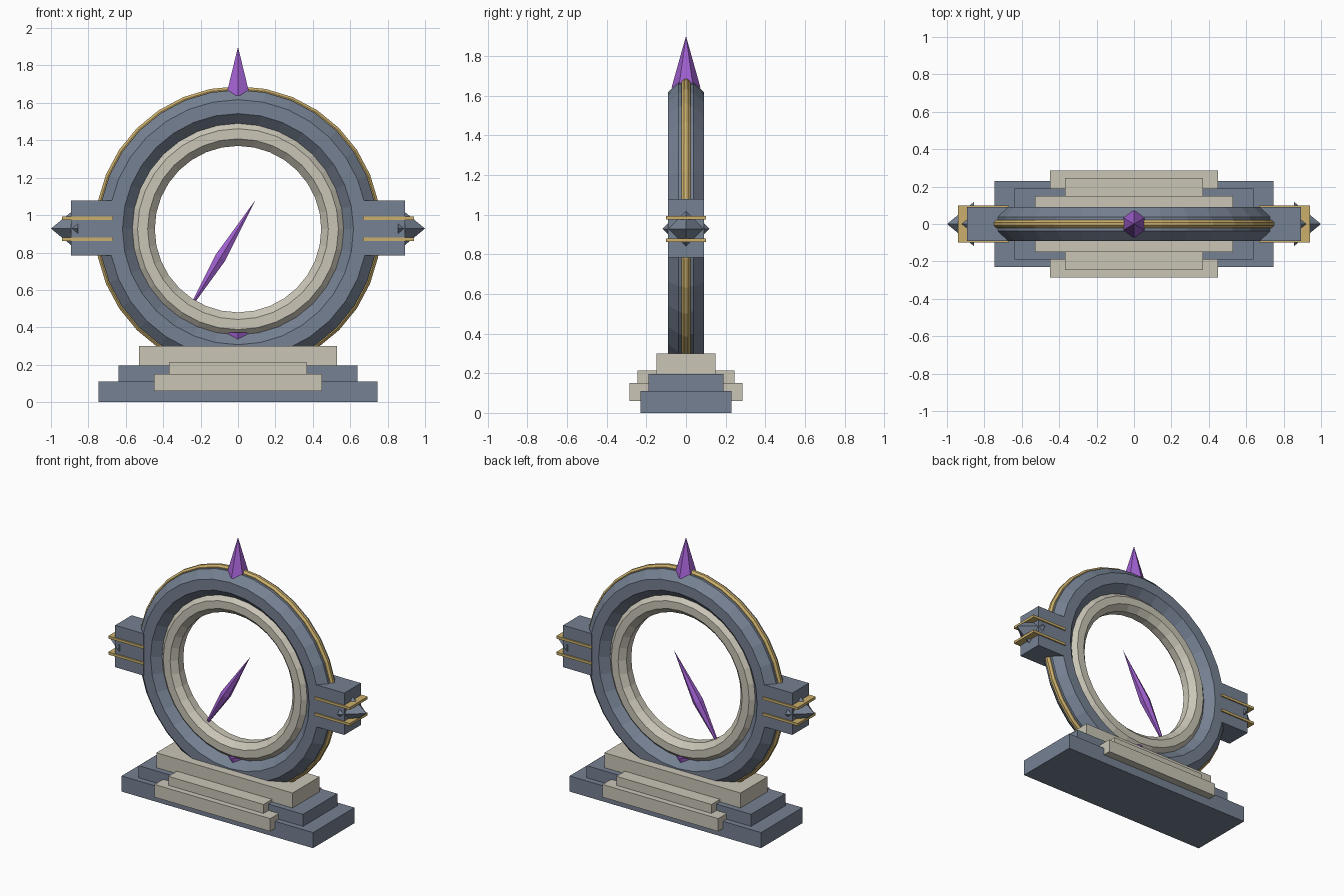
import bpy, bmesh, math
from mathutils import Matrix, Vector

cube = bpy.data.objects.get("Cube")
if cube:
    bpy.data.objects.remove(cube, do_unlink=True)

CENTRE = 0.925  # height of the ring centre


def material(name, rgb):
    m = bpy.data.materials.new(name)
    m.use_nodes = True
    m.diffuse_color = (*rgb, 1)
    m.node_tree.nodes["Principled BSDF"].inputs["Base Color"].default_value = (*rgb, 1)
    return m


slate = material("slate blue", (0.18, 0.22, 0.29))
cream = material("cream stone", (0.59, 0.56, 0.47))
gold = material("gold", (0.60, 0.43, 0.15))
purple = material("purple crystal", (0.36, 0.12, 0.64))


def finish(name, bm, mat):
    bmesh.ops.recalc_face_normals(bm, faces=bm.faces)
    mesh = bpy.data.meshes.new(name)
    bm.to_mesh(mesh)
    bm.free()
    mesh.materials.append(mat)
    obj = bpy.data.objects.new(name, mesh)
    bpy.context.collection.objects.link(obj)
    return obj


def box(name, mat, x0, x1, half_y, z0, z1):
    bm = bmesh.new()
    bmesh.ops.create_cube(bm, size=1)
    bmesh.ops.scale(bm, vec=(x1 - x0, 2 * half_y, z1 - z0), verts=bm.verts)
    bmesh.ops.translate(bm, vec=((x0 + x1) / 2, 0, (z0 + z1) / 2), verts=bm.verts)
    return finish(name, bm, mat)


def ring(name, mat, major, apothem, segments=32, sides=8):
    """Upright ring with an octagonal section whose flats face outward."""
    bm = bmesh.new()
    minor = apothem / math.cos(math.pi / sides)
    loops = []
    for i in range(segments):
        a = math.tau * i / segments
        loop = []
        for j in range(sides):
            b = math.tau * (j + 0.5) / sides
            r = major + minor * math.cos(b)
            loop.append(bm.verts.new((r * math.cos(a), minor * math.sin(b),
                                      CENTRE + r * math.sin(a))))
        loops.append(loop)
    for i in range(segments):
        p, q = loops[i], loops[(i + 1) % segments]
        for j in range(sides):
            k = (j + 1) % sides
            bm.faces.new((p[j], p[k], q[k], q[j]))
    return finish(name, bm, mat)


def spike(name, mat, base, tip, radius, sides, back_tip=None):
    """Pyramid from base to tip with a corner facing y; optional second point."""
    base, tip = Vector(base), Vector(tip)
    axis = (tip - base).normalized()
    front = Vector((0, 1, 0))
    side = axis.cross(front)
    bm = bmesh.new()
    rim = []
    for i in range(sides):
        a = math.tau * i / sides
        rim.append(bm.verts.new(base + radius * (front * math.cos(a) + side * math.sin(a))))
    points = [tip] + ([Vector(back_tip)] if back_tip else [])
    for p in points:
        v = bm.verts.new(p)
        for i in range(sides):
            bm.faces.new((rim[i], rim[(i + 1) % sides], v))
    if not back_tip:
        bm.faces.new(rim)
    return finish(name, bm, mat)


# Stepped plinth
box("plinth_bottom", slate, -0.745, 0.745, 0.23, 0, 0.11)
box("plinth_middle", slate, -0.64, 0.64, 0.19, 0.11, 0.195)
box("plinth_top", cream, -0.53, 0.53, 0.15, 0.195, 0.30)
box("step_lower", cream, -0.45, 0.45, 0.285, 0.06, 0.15)
box("step_upper", cream, -0.37, 0.37, 0.245, 0.15, 0.213)

# Concentric rings
ring("outer_ring", slate, 0.655, 0.09)
ring("inner_ring", cream, 0.51, 0.065)
ring("gold_rim", gold, 0.742, 0.022)

# Crystals on the ring and the floating needle
spike("top_crystal", purple, (0, 0, 1.64), (0, 0, 1.9), 0.073, 6)
spike("bottom_crystal", purple, (0, 0, 0.372), (0, 0, 0.11), 0.07, 6)
spike("needle", purple, (-0.094, 0, 0.772), (0.095, 0, 1.083), 0.035, 6,
      back_tip=(-0.283, 0, 0.461))

# Side brackets with gold bands and pointed studs
for side, s in (("left", 1), ("right", -1)):
    def span(a, b):
        return sorted((s * a, s * b))
    box(side + "_bracket", slate, *span(0.67, 0.892), 0.092, 0.783, 1.078)
    for level, z in (("upper", 0.984), ("lower", 0.871)):
        box(f"{side}_{level}_band", gold, *span(0.667, 0.94), 0.1, z - 0.009, z + 0.009)
    spike(side + "_stud", slate, (s * 0.856, 0, 0.928), (s * 1.0, 0, 0.928), 0.118, 4)
